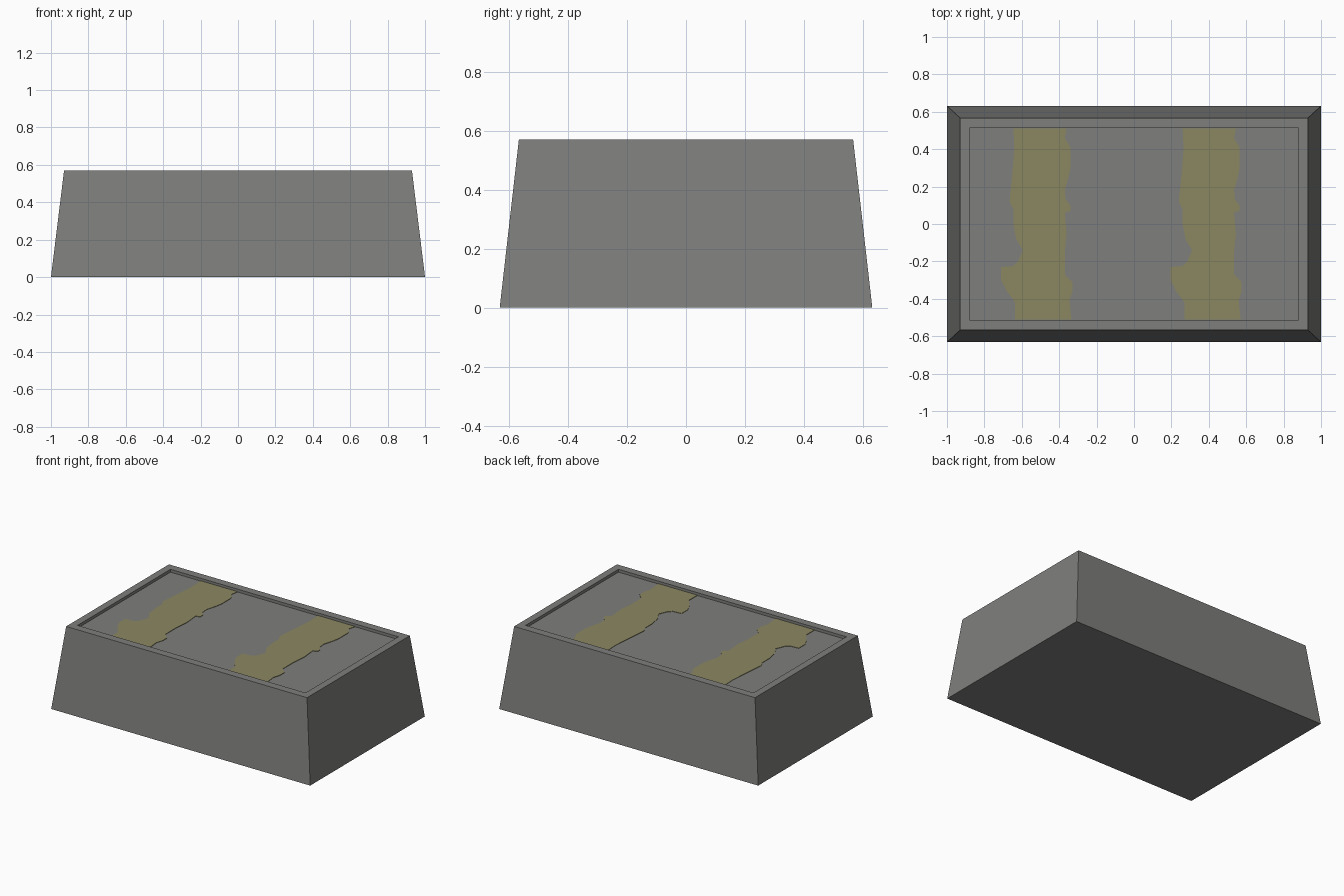
import bpy, bmesh

if "Cube" in bpy.data.objects:
    bpy.data.objects.remove(bpy.data.objects["Cube"])

HEIGHT, RECESS = 0.57, 0.02


def material(name, color):
    m = bpy.data.materials.new(name)
    m.diffuse_color = (*color, 1)
    m.use_nodes = True
    m.node_tree.nodes["Principled BSDF"].inputs["Base Color"].default_value = m.diffuse_color
    return m


def add_object(name, bm, mat):
    bmesh.ops.recalc_face_normals(bm, faces=bm.faces)
    mesh = bpy.data.meshes.new(name)
    bm.to_mesh(mesh)
    bm.free()
    mesh.materials.append(mat)
    ob = bpy.data.objects.new(name, mesh)
    bpy.context.collection.objects.link(ob)
    return ob


grey = material("stone grey", (0.21, 0.21, 0.203))
yellow = material("faded yellow", (0.26, 0.245, 0.12))

# Tapered block: stacked rectangles (half x, half y, z), ending in a sunken top
rings = [(1.0, 0.632, 0), (0.93, 0.567, HEIGHT),
         (0.88, 0.512, HEIGHT), (0.88, 0.512, HEIGHT - RECESS)]
bm = bmesh.new()
loops = [[bm.verts.new((sx * x, sy * y, z))
          for sx, sy in ((-1, -1), (1, -1), (1, 1), (-1, 1))]
         for x, y, z in rings]
for low, high in zip(loops, loops[1:]):
    for i in range(4):
        j = (i + 1) % 4
        bm.faces.new((low[i], low[j], high[j], high[i]))
bm.faces.new(loops[0][::-1])
bm.faces.new(loops[-1])
add_object("block", bm, grey)

# Ragged painted stripes: thin plates on the sunken top
left_edge = [(-.645, .511), (-.64, .4), (-.65, .28), (-.665, .12), (-.645, .08),
             (-.645, 0), (-.63, -.08), (-.595, -.14), (-.62, -.2), (-.645, -.225),
             (-.71, -.23), (-.71, -.3), (-.68, -.36), (-.635, -.42), (-.635, -.511)]
right_edge = [(-.335, -.511), (-.345, -.41), (-.33, -.36), (-.33, -.31),
              (-.37, -.27), (-.37, -.15), (-.36, -.05), (-.37, .06), (-.34, .07),
              (-.34, .1), (-.365, .13), (-.37, .18), (-.35, .25), (-.34, .3),
              (-.34, .41), (-.37, .46), (-.36, .511)]
for side, offset in (("left", 0), ("right", 0.905)):
    bm = bmesh.new()
    face = bm.faces.new([bm.verts.new((x + offset, y, HEIGHT - RECESS))
                         for x, y in left_edge + right_edge])
    top = bmesh.ops.extrude_face_region(bm, geom=[face])["geom"]
    bmesh.ops.translate(bm, vec=(0, 0, 0.003),
                        verts=[v for v in top if isinstance(v, bmesh.types.BMVert)])
    add_object(side + "_stripe", bm, yellow)
